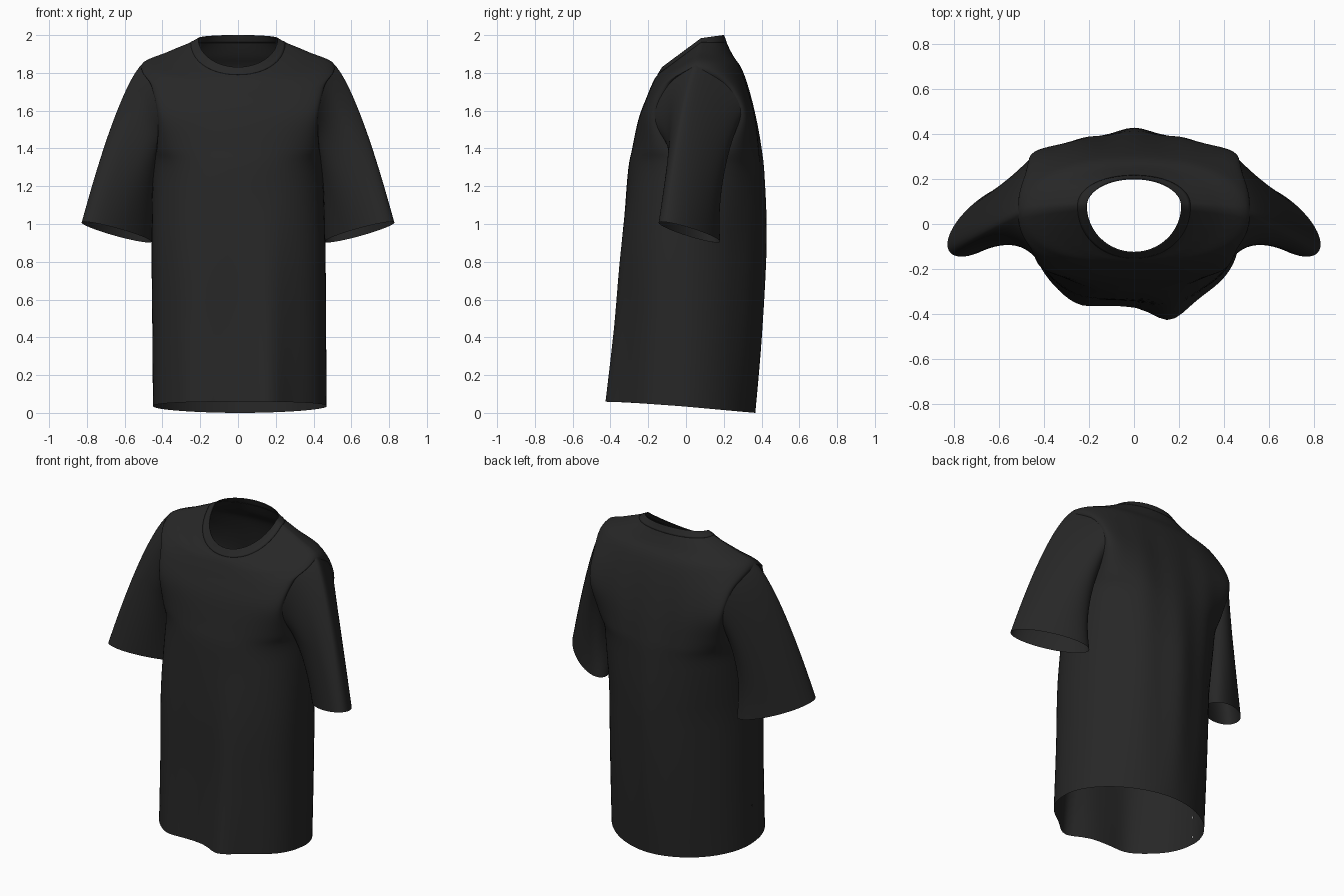
import bpy, bmesh, math
from mathutils import Vector as V

if "Cube" in bpy.data.objects:
    bpy.data.objects.remove(bpy.data.objects["Cube"])

# Control rows from hem to neckline: seam/armhole edge points and centre-line (y, z) points
EDGE_FRONT = [(.46, -.02, .035), (.46, -.01, .45), (.46, 0, .9), (.45, .06, 1.3), (.43, -.08, 1.40),
              (.425, -.165, 1.57), (.46, -.09, 1.74), (.51, .05, 1.845), (.37, .07, 1.912),
              (.25, .08, 1.962), (.21, .08, 1.982)]
EDGE_BACK = list(EDGE_FRONT)
EDGE_BACK[4:7] = [(.44, .2, 1.40), (.46, .29, 1.58), (.48, .22, 1.73)]
MID_FRONT = [(-.365, .06), (-.345, .45), (-.335, .85), (-.31, 1.25), (-.285, 1.4), (-.25, 1.56),
             (-.205, 1.68), (-.18, 1.74), (-.165, 1.77), (-.15, 1.79), (-.125, 1.83)]
MID_BACK = [(.367, 0), (.397, .4), (.42, .9), (.41, 1.25), (.395, 1.4), (.37, 1.55),
            (.335, 1.7), (.295, 1.82), (.25, 1.89), (.215, 1.96), (.2, 2.0)]
ARMPIT, TIP, BAND, NECK = 3, 7, 9, 10
STEPS, COLS = 6, 20


def spline(pts, t):
    """Smooth curve through all points; t counts control points."""
    n = len(pts) - 1
    i = min(int(t), n - 1)
    f = t - i
    a, b, c, d = (V(pts[max(0, min(n, k))]) for k in (i - 1, i, i + 1, i + 2))
    return .5 * (2 * b + (c - a) * f + (2 * a - 5 * b + 4 * c - d) * f * f
                 + (3 * b - a - 3 * c + d) * f ** 3)


def edge(t, back):
    f, b = spline(EDGE_FRONT, t), spline(EDGE_BACK, t)
    if ARMPIT < t < TIP:
        return b if back else f
    return (f + b) / 2


def folds(x, y, z, back):
    """Drape of the loose cloth, strongest at the hem."""
    if back:
        ripple = .007 * math.cos(x * 26) * math.sin(math.pi * min(1, z / 1.9))
        return y + ripple * max(0, 1 - (x / .45) ** 2)
    k = max(0, 1 - z / 1.15)
    bump = .074 * math.exp(-((x - .16) / .1) ** 2) + .03 * math.exp(-((x + .25) / .1) ** 2)
    return y - k * bump


def row(t, back):
    """One cross-section of a front or back panel, left seam to right seam."""
    e = edge(t, back)
    m = spline(MID_BACK if back else MID_FRONT, t)
    p = .83
    if back:  # rounder below the armpits
        p += .24 * max(0, min(1, (ARMPIT + .5 - t) / 1.5))
    p += (1 - p) * max(0, (t - TIP) / (NECK - TIP))
    out = []
    for i in range(-COLS, COLS + 1):
        a = abs(i) / COLS * math.pi / 2
        c = max(0, math.cos(a)) ** p if abs(i) < COLS else 0
        x = math.copysign(e.x * math.sin(a) ** p, i)
        y, z = e.y + (m.x - e.y) * c, e.z + (m.y - e.z) * c
        x += .01 * max(0, 1 - z / 1.2)
        out.append(V((x, folds(x, y, z, back), z)))
    return out


cloth = bpy.data.materials.new("black_cloth")
cloth.diffuse_color = (.02, .02, .02, 1)
cloth.use_nodes = True
cloth.node_tree.nodes["Principled BSDF"].inputs["Base Color"].default_value = cloth.diffuse_color


def make(name, grids, closed=False):
    """Skin each grid of points into a sheet and weld matching edges."""
    bm = bmesh.new()
    for g in grids:
        vs = [[bm.verts.new(p) for p in r] for r in g]
        n = len(g[0])
        for r0, r1 in zip(vs, vs[1:]):
            for i in range(n if closed else n - 1):
                j = (i + 1) % n
                bm.faces.new((r0[i], r0[j], r1[j], r1[i]))
    bmesh.ops.remove_doubles(bm, verts=bm.verts, dist=.0004)
    bmesh.ops.recalc_face_normals(bm, faces=bm.faces)
    me = bpy.data.meshes.new(name)
    bm.to_mesh(me)
    bm.free()
    for f in me.polygons:
        f.use_smooth = True
    me.materials.append(cloth)
    ob = bpy.data.objects.new(name, me)
    bpy.context.collection.objects.link(ob)
    return ob


def rows(t0, t1, back):
    return [row(t0 + k / STEPS, back) for k in range((t1 - t0) * STEPS + 1)]


# Torso: front and back panels welded at side and shoulder seams
make("torso", [rows(0, BAND, b) for b in (False, True)])

# Ribbed neck band
collar = make("collar", [rows(BAND, NECK, b) for b in (False, True)])
rib = collar.modifiers.new("thickness", "SOLIDIFY")
rib.thickness = .004
rib.offset = 0

# Sleeves: lofted from the armhole to a tilted oval cuff
n = (TIP - ARMPIT) * STEPS
hole = [(edge(ARMPIT + k / STEPS, False), -math.pi + math.pi * k / n) for k in range(n)]
hole += [(edge(TIP - k / STEPS, True), math.pi * k / n) for k in range(n)]


def sleeve_point(a, ang, s):
    t = ang - .25
    b = V((.643 + .185 * math.cos(t), .018 + .163 * math.cos(t - 2.3), .957 + .055 * math.cos(t + .4)))
    w = (.5 + .5 * math.cos(ang)) ** 1.5
    # the front dips back below the cap, the shoulder bulges out
    dy = .08 * max(0, -math.sin(ang)) - .025 * max(0, math.sin(ang))
    mid = a * .6 + b * .4 + V((0, dy, .2 * w))
    return a * (1 - s) ** 2 + mid * 2 * s * (1 - s) + b * s * s


for side, name in ((1, "sleeve_right"), (-1, "sleeve_left")):
    grid = []
    for k in range(19):
        pts = [sleeve_point(a, ang, k / 18) for a, ang in hole]
        grid.append([V((side * p.x, p.y, p.z)) for p in pts])
    make(name, [grid], closed=True)
